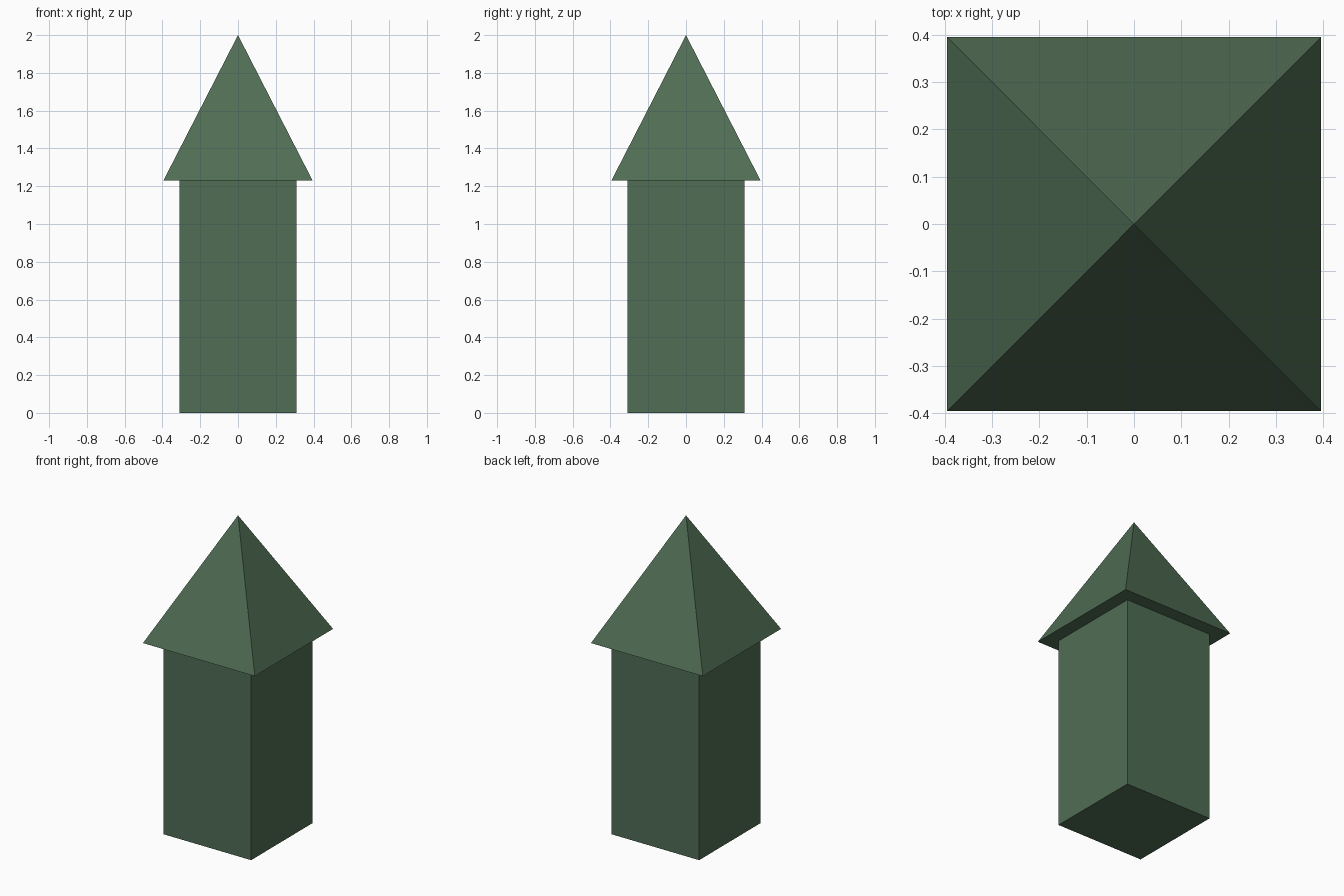
import bpy
import math

if "Cube" in bpy.data.objects:
    bpy.data.objects.remove(bpy.data.objects["Cube"])

BODY_HALF = 0.31    # half width of the square shaft
ROOF_HALF = 0.395   # half width of the roof at the eaves
EAVES = 1.23        # height where the roof starts
TOP = 2.0

green = bpy.data.materials.new("dark_green")
green.diffuse_color = (0.080, 0.153, 0.089, 1.0)
green.use_nodes = True
green.node_tree.nodes["Principled BSDF"].inputs["Base Color"].default_value = green.diffuse_color


def square_part(name, r_bottom, r_top, z0, z1):
    """Four-sided prism or pyramid with sides parallel to the x and y axes."""
    bpy.ops.mesh.primitive_cone_add(
        vertices=4,
        radius1=r_bottom * math.sqrt(2),
        radius2=r_top * math.sqrt(2),
        depth=z1 - z0,
        location=(0, 0, (z0 + z1) / 2),
        rotation=(0, 0, math.pi / 4),
    )
    ob = bpy.context.object
    ob.name = name
    ob.data.materials.append(green)
    bpy.ops.object.transform_apply(location=True, rotation=True, scale=True)
    return ob


# Square shaft standing on the ground
square_part("tower_body", BODY_HALF, BODY_HALF, 0.0, EAVES)

# Overhanging pyramid roof with a flat underside
square_part("pyramid_roof", ROOF_HALF, 0.0, EAVES, TOP)
